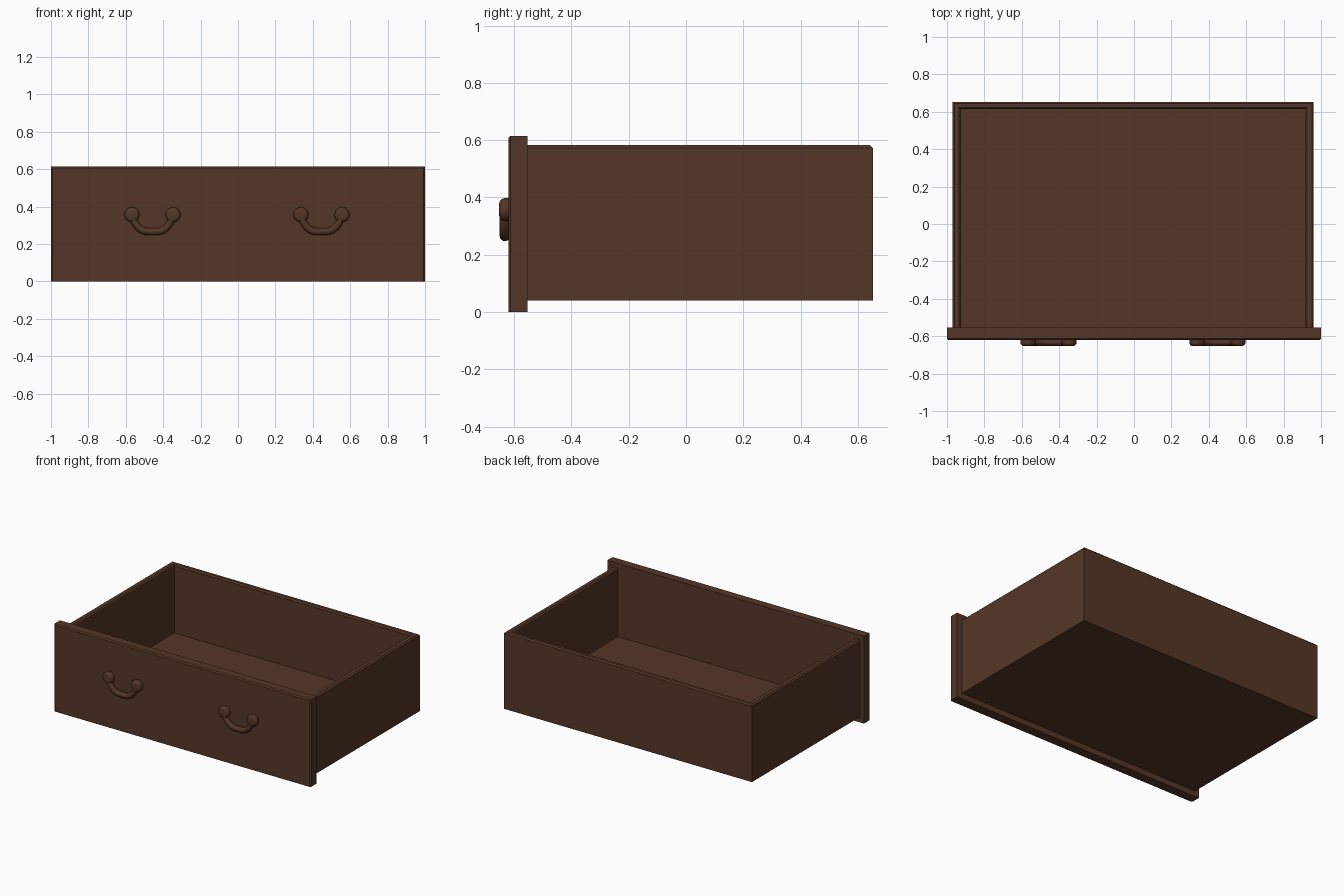
import bpy, bmesh, math
from mathutils import Matrix

if "Cube" in bpy.data.objects:
    bpy.data.objects.remove(bpy.data.objects["Cube"])

wood = bpy.data.materials.new("dark_wood")
wood.diffuse_color = (0.09, 0.037, 0.02, 1)
wood.use_nodes = True
wood.node_tree.nodes["Principled BSDF"].inputs["Base Color"].default_value = wood.diffuse_color


def add_object(name, bm):
    bmesh.ops.recalc_face_normals(bm, faces=bm.faces)
    mesh = bpy.data.meshes.new(name)
    bm.to_mesh(mesh)
    bm.free()
    mesh.materials.append(wood)
    obj = bpy.data.objects.new(name, mesh)
    bpy.context.collection.objects.link(obj)
    return obj


def prism(outline, z0, z1):
    """Extrude an xy outline from z0 to z1."""
    bm = bmesh.new()
    face = bm.faces.new([bm.verts.new((x, y, z0)) for x, y in outline])
    new = bmesh.ops.extrude_face_region(bm, geom=[face])["geom"]
    for v in new:
        if isinstance(v, bmesh.types.BMVert):
            v.co.z = z1
    return bm


def bevel(bm, rule, width, segments=1):
    edges = [e for e in bm.edges if rule([v.co for v in e.verts])]
    bmesh.ops.bevel(bm, geom=edges, offset=width, segments=segments,
                    profile=0.5, affect='EDGES')


def rect(x0, x1, y0, y1):
    return [(x0, y0), (x1, y0), (x1, y1), (x0, y1)]


def smooth(obj, angle=40):
    bpy.ops.object.select_all(action='DESELECT')
    obj.select_set(True)
    bpy.context.view_layer.objects.active = obj
    bpy.ops.object.shade_smooth_by_angle(angle=math.radians(angle))


# Front panel with a softened front rim
PANEL_Y = -0.62
bm = prism(rect(-1, 1, PANEL_Y, -0.553), 0, 0.615)
bevel(bm, lambda c: all(abs(p.y - PANEL_Y) < 1e-4 for p in c)
      and not all(p.z < 1e-4 for p in c), 0.008)
add_object("front_panel", bm)

# Side and back walls as one U shape with eased top edges
F, B, BI = -0.556, 0.652, 0.614
bm = prism([(-0.97, F), (-0.926, F), (-0.926, BI), (0.916, BI),
            (0.916, F), (0.96, F), (0.96, B), (-0.97, B)], 0.04, 0.582)
bevel(bm, lambda c: all(p.z > 0.58 for p in c)
      and not all(p.y < F + 1e-4 for p in c), 0.009)
add_object("drawer_walls", bm)

# Drawer bottom
add_object("drawer_bottom", prism(rect(-0.926, 0.916, F, BI), 0.04, 0.1))

# Two bail handles: rounded bosses and a hanging bar
for side, cx in (("left", -0.457), ("right", 0.446)):
    for end, dx in (("left", -0.11), ("right", 0.11)):
        bm = bmesh.new()
        bmesh.ops.create_cone(bm, cap_ends=True, segments=32,
                              radius1=0.04, radius2=0.04, depth=0.045)
        bevel(bm, lambda c: all(p.z > 0.01 for p in c), 0.018, 5)
        bmesh.ops.transform(bm, verts=bm.verts,
                            matrix=Matrix.Translation((cx + dx, -0.6295, 0.357))
                            @ Matrix.Rotation(math.pi / 2, 4, 'X'))
        smooth(add_object(f"{side}_handle_{end}_boss", bm))

    curve = bpy.data.curves.new("bar_path", 'CURVE')
    curve.dimensions = '3D'
    curve.bevel_depth = 0.019
    curve.bevel_resolution = 4
    curve.resolution_u = 8
    curve.use_fill_caps = True
    half = [(-0.105, 0.345), (-0.093, 0.312), (-0.055, 0.274)]
    path = half + [(0, 0.266)] + [(-x, z) for x, z in reversed(half)]
    spline = curve.splines.new('BEZIER')
    spline.bezier_points.add(len(path) - 1)
    for p, (x, z) in zip(spline.bezier_points, path):
        p.co = (cx + x, -0.632, z)
        p.handle_left_type = p.handle_right_type = 'AUTO'
    temp = bpy.data.objects.new("bar_path", curve)
    bpy.context.collection.objects.link(temp)
    bpy.context.view_layer.update()
    mesh = bpy.data.meshes.new_from_object(
        temp.evaluated_get(bpy.context.evaluated_depsgraph_get()))
    bpy.data.objects.remove(temp)
    mesh.materials.clear()
    mesh.materials.append(wood)
    bar = bpy.data.objects.new(f"{side}_handle_bar", mesh)
    bpy.context.collection.objects.link(bar)
    smooth(bar)
